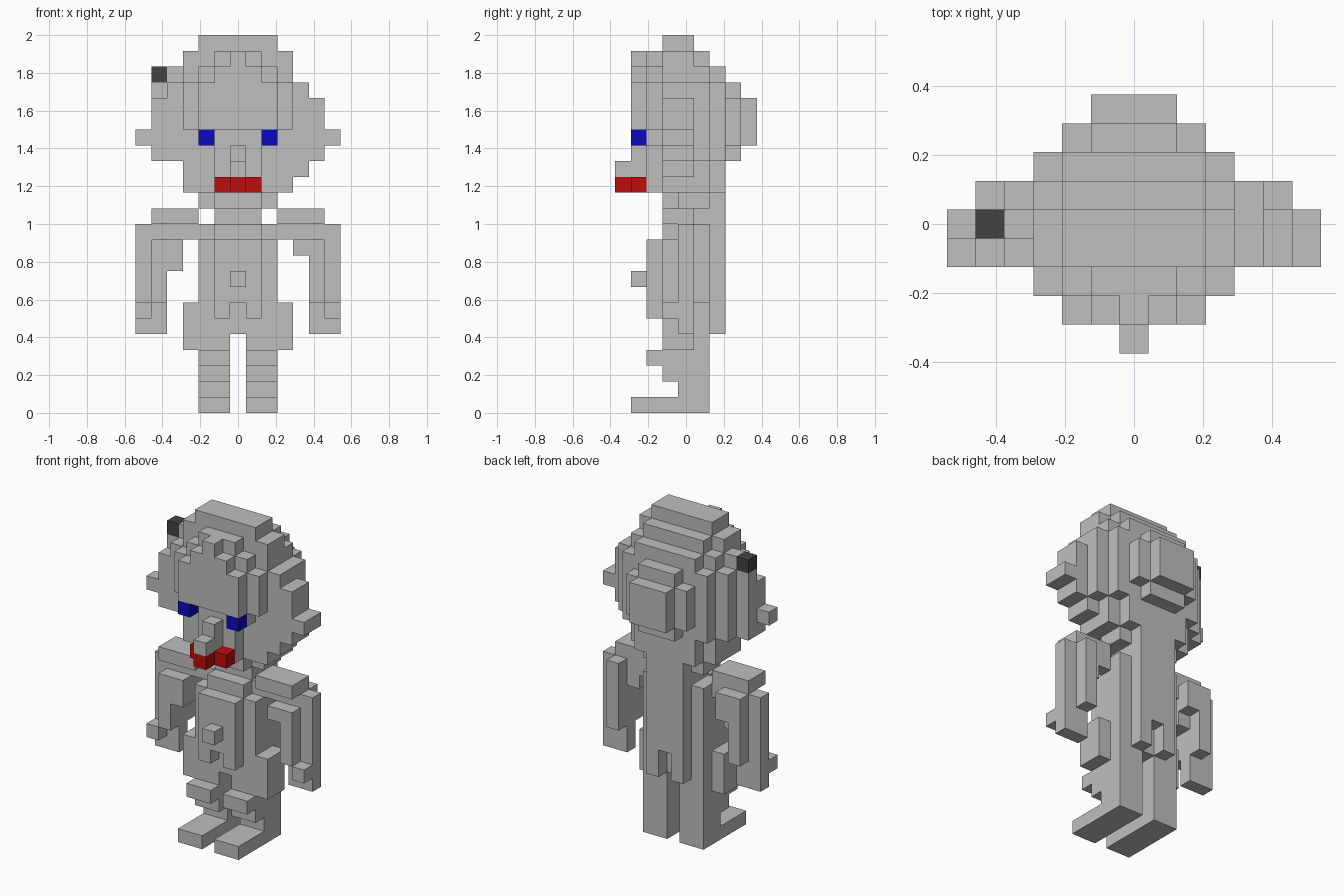
import bpy, bmesh, math
from mathutils import Vector

cube = bpy.data.objects.get("Cube")
if cube:
    bpy.data.objects.remove(cube, do_unlink=True)

U = 1 / 12              # size of one block
CENTRE = Vector((6.5, 4.5, 0))


def material(name, rgb):
    m = bpy.data.materials.new(name)
    m.use_nodes = True
    m.diffuse_color = (*rgb, 1)
    m.node_tree.nodes["Principled BSDF"].inputs["Base Color"].default_value = (*rgb, 1)
    return m


GREY = material("light grey", (0.52, 0.52, 0.52))
DARK = material("dark grey", (0.055, 0.055, 0.055))
BLUE = material("blue", (0.003, 0.003, 0.52))
RED = material("red", (0.52, 0.004, 0.004))


def part(name, mat, *boxes):
    """Join block boxes (x0, x1, y0, y1, z0, z1) into one outer shell."""
    cells = {(x, y, z) for x0, x1, y0, y1, z0, z1 in boxes
             for x in range(x0, x1) for y in range(y0, y1) for z in range(z0, z1)}
    bm = bmesh.new()
    for c in cells:
        for axis in range(3):
            for side in (0, 1):
                step = [0, 0, 0]
                step[axis] = 2 * side - 1
                if tuple(a + b for a, b in zip(c, step)) in cells:
                    continue
                ring = [(0, 0), (1, 0), (1, 1), (0, 1)]
                corners = []
                for u, v in (ring if side else ring[::-1]):
                    p = Vector(c)
                    p[axis] += side
                    p[(axis + 1) % 3] += u
                    p[(axis + 2) % 3] += v
                    corners.append(bm.verts.new((p - CENTRE) * U))
                bm.faces.new(corners)
    bmesh.ops.remove_doubles(bm, verts=bm.verts, dist=1e-4)
    bmesh.ops.dissolve_limit(bm, angle_limit=math.radians(1),
                             verts=bm.verts, edges=bm.edges)
    mesh = bpy.data.meshes.new(name)
    bm.to_mesh(mesh)
    bm.free()
    mesh.materials.append(mat)
    ob = bpy.data.objects.new(name, mesh)
    bpy.context.collection.objects.link(ob)
    return ob


def flip(boxes):
    """Mirror boxes across the middle of the body."""
    return [(13 - x1, 13 - x0, *rest) for x0, x1, *rest in boxes]


# Legs with stepped shin, knee and long foot
leg = [(7, 9, 4, 6, 0, 5), (7, 9, 1, 4, 0, 1), (7, 9, 3, 4, 2, 5), (7, 9, 2, 3, 3, 4)]
part("left_leg", GREY, *leg)
part("right_leg", GREY, *flip(leg))

# Torso, hips and spine
part("torso", GREY,
     (5, 8, 3, 6, 5, 12), (4, 9, 3, 6, 5, 11), (4, 9, 4, 6, 11, 12),
     (5, 8, 4, 7, 12, 14),
     (9, 10, 3, 5, 4, 7), (3, 4, 3, 5, 4, 7),
     (5, 6, 6, 7, 5, 14), (7, 8, 6, 7, 5, 14), (6, 7, 6, 7, 7, 14))
part("neck", GREY, (5, 8, 3, 7, 13, 14), (4, 9, 4, 6, 13, 14))

# Belly plate with a notch below, and button
part("belly", GREY, (5, 8, 2, 3, 7, 11), (5, 6, 2, 3, 6, 7), (7, 8, 2, 3, 6, 7))
part("belly_button", GREY, (6, 7, 1, 2, 8, 9))

# Arms: shoulder slab, sleeve layers and hand
arm = [(9, 12, 3, 5, 12, 13), (9, 13, 4, 5, 11, 12),
       (12, 13, 4, 5, 5, 12), (11, 12, 4, 5, 5, 12),
       (11, 12, 3, 4, 7, 11), (11, 12, 5, 6, 7, 12),
       (10, 11, 3, 5, 10, 11), (12, 13, 3, 4, 6, 7)]
part("left_arm", GREY, *arm)
part("right_arm", GREY, *flip(arm), (2, 3, 3, 5, 9, 11), (2, 3, 5, 6, 10, 12))

# Head, core outwards
part("head", GREY,
     (4, 9, 3, 5, 14, 24), (3, 10, 3, 5, 14, 23),      # core and crown
     (4, 9, 5, 6, 14, 23), (3, 10, 5, 6, 14, 22),
     (2, 11, 3, 6, 16, 21), (1, 12, 3, 5, 16, 20),     # cheeks
     (10, 11, 3, 5, 15, 16),
     (1, 2, 4, 5, 20, 21), (2, 3, 4, 5, 21, 22),       # support of the dark block
     (3, 10, 6, 7, 16, 21), (4, 9, 6, 7, 14, 22),      # back of the head
     (4, 9, 7, 8, 17, 20), (5, 8, 7, 8, 16, 21),
     (5, 8, 8, 9, 17, 20))
part("face", GREY, (5, 8, 2, 3, 14, 18))

# Stepped fringe
part("fringe", GREY,
     (3, 10, 2, 3, 18, 21), (4, 9, 2, 3, 21, 22), (5, 8, 2, 3, 22, 23),
     (4, 9, 1, 2, 18, 21), (5, 8, 1, 2, 21, 22), (6, 7, 1, 2, 22, 23))

# Ears and dark block
part("left_ear", GREY, (12, 13, 3, 5, 17, 18))
part("right_ear", GREY, (0, 1, 3, 4, 17, 18))
part("hair_clip", DARK, (1, 2, 4, 5, 21, 22))

# Eyes, nose and mouth
eye = [(8, 9, 1, 2, 17, 18)]
part("left_eye", BLUE, *eye)
part("right_eye", BLUE, *flip(eye))
part("eye_sockets", GREY, (8, 9, 2, 3, 17, 18), (4, 5, 2, 3, 17, 18))
part("nose", GREY, (6, 7, 1, 2, 15, 17), (6, 7, 0, 1, 15, 16))
part("mouth", RED, (5, 8, 1, 2, 14, 15), (6, 7, 0, 1, 14, 15))
